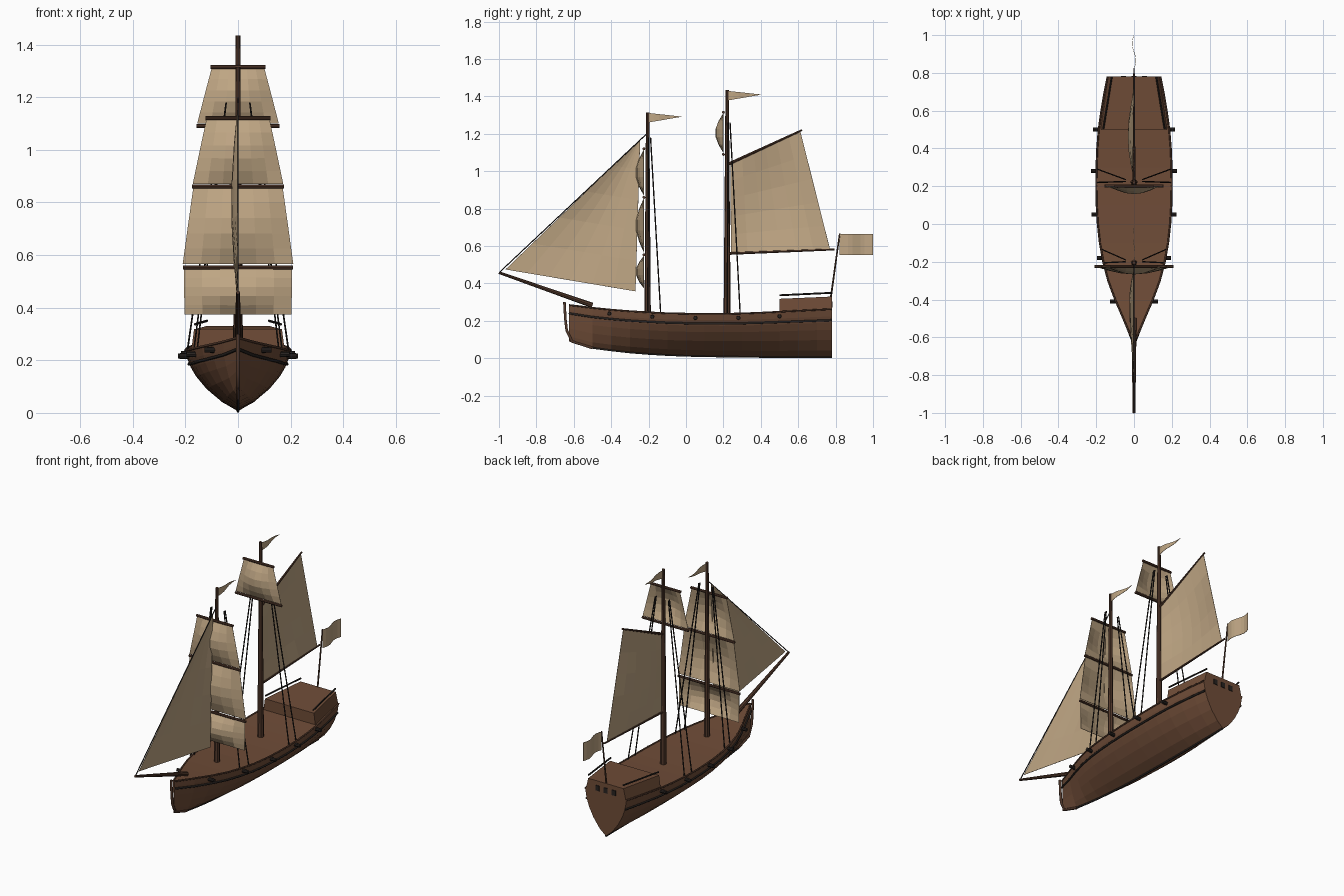
import bpy, bmesh, math
from mathutils import Vector

if "Cube" in bpy.data.objects:
    bpy.data.objects.remove(bpy.data.objects["Cube"])

def material(name, col):
    m = bpy.data.materials.new(name)
    m.diffuse_color = (*col, 1)
    m.use_nodes = True
    m.node_tree.nodes["Principled BSDF"].inputs["Base Color"].default_value = m.diffuse_color
    return m

WOOD = material("hull wood", (0.160, 0.073, 0.039))
SPAR = material("spar wood", (0.085, 0.040, 0.024))
DARK = material("dark fittings", (0.020, 0.016, 0.014))
CLOTH = material("sail cloth", (0.52, 0.38, 0.23))

def finish(name, bm, mat):
    bmesh.ops.remove_doubles(bm, verts=bm.verts, dist=1e-5)
    bmesh.ops.recalc_face_normals(bm, faces=bm.faces)
    me = bpy.data.meshes.new(name)
    bm.to_mesh(me)
    bm.free()
    me.materials.append(mat)
    ob = bpy.data.objects.new(name, me)
    bpy.context.collection.objects.link(ob)
    return ob

def add_rod(bm, a, b, r1, r2, n):
    a, b = Vector(a), Vector(b)
    d = b - a
    v = bmesh.ops.create_cone(bm, cap_ends=True, segments=n, radius1=r1, radius2=r2, depth=d.length)["verts"]
    bmesh.ops.rotate(bm, verts=v, matrix=Vector((0, 0, 1)).rotation_difference(d).to_matrix())
    bmesh.ops.translate(bm, verts=v, vec=(a + b) / 2)

def rod(name, a, b, r1, r2, mat, n=8):
    bm = bmesh.new()
    add_rod(bm, a, b, r1, r2, n)
    return finish(name, bm, mat)

def pipe(name, pts, r, mat):
    cu = bpy.data.curves.new(name, "CURVE")
    cu.dimensions = "3D"
    cu.bevel_depth, cu.bevel_resolution, cu.use_fill_caps = r, 1, True
    s = cu.splines.new("POLY")
    s.points.add(len(pts) - 1)
    for p, c in zip(s.points, pts):
        p.co = (*c, 1)
    cu.materials.append(mat)
    ob = bpy.data.objects.new(name, cu)
    bpy.context.collection.objects.link(ob)

def sail(name, bl, br, tr, tl, bulge, nu=6, nv=5, wave=False):
    bl, br, tr, tl, bulge = map(Vector, (bl, br, tr, tl, bulge))
    bm = bmesh.new()
    grid = []
    for j in range(nv + 1):
        v = j / nv
        row = []
        for i in range(nu + 1):
            u = i / nu
            k = math.sin(2 * math.pi * u) if wave else math.sin(math.pi * u) * math.sin(math.pi * v)
            row.append(bm.verts.new(bl.lerp(br, u).lerp(tl.lerp(tr, u), v) + bulge * k))
        grid.append(row)
    for j in range(nv):
        for i in range(nu):
            bm.faces.new((grid[j][i], grid[j][i + 1], grid[j + 1][i + 1], grid[j + 1][i]))
    ob = finish(name, bm, CLOTH)
    m = ob.modifiers.new("cloth thickness", "SOLIDIFY")
    m.thickness, m.offset = 0.002, 0

# Hull lines: y, half width, keel height, sheer height
LINES = [(-.625, .004, .09, .285), (-.5, .057, .055, .27), (-.4, .10, .042, .26), (-.3, .137, .031, .252),
         (-.2, .163, .023, .246), (-.1, .181, .017, .241), (0, .192, .013, .239), (.1, .198, .011, .238),
         (.2, .20, .009, .238), (.3, .199, .008, .240), (.4, .195, .007, .244), (.5, .187, .006, .249),
         (.6, .173, .006, .254), (.7, .156, .006, .259), (.78, .14, .006, .263)]
SECTION = [(0, 0), (.3, .14), (.6, .36), (.8, .57), (.9, .72), (.96, .85), (1, 1)]

def interp(table, x, key, val):
    for a, b in zip(table, table[1:]):
        if x <= b[key] + 1e-9:
            return a[val] + (b[val] - a[val]) * (x - a[key]) / (b[key] - a[key])
    return table[-1][val]

def on_hull(y, t, out=0):
    w, k, s = (interp(LINES, y, 0, c) for c in (1, 2, 3))
    return Vector((w * interp(SECTION, t, 1, 0) + out, y, k + t * (s - k)))

def flip(p):
    return Vector((-p[0], p[1], p[2]))

# Hull shell with flush deck and flat transom
bm = bmesh.new()
rings = []
for y, w, k, s in LINES:
    half = [(w * a, y, k + t * (s - k)) for a, t in SECTION]
    rings.append([bm.verts.new(c) for c in [flip(p) for p in half[:0:-1]] + half])
for a, b in zip(rings, rings[1:]):
    for i in range(len(a)):
        j = (i + 1) % len(a)
        bm.faces.new((a[i], a[j], b[j], b[i]))
bm.faces.new(rings[0])
bm.faces.new(rings[-1])
finish("hull", bm, WOOD)

# Raised stern cabin
bm = bmesh.new()
ends = []
for y, lo, hi, zb, zt in ((.5, .178, .167, .235, .318), (.78, .139, .120, .25, .33)):
    ends.append([bm.verts.new(c) for c in ((-lo, y, zb), (lo, y, zb), (hi, y, zt), (-hi, y, zt))])
for e in ends:
    bm.faces.new(e)
for i in range(4):
    j = (i + 1) % 4
    bm.faces.new((ends[0][i], ends[0][j], ends[1][j], ends[1][i]))
finish("stern_cabin", bm, WOOD)

# Transom windows
for i in (-1, 0, 1):
    bm = bmesh.new()
    bmesh.ops.create_cube(bm, size=1)
    bmesh.ops.scale(bm, verts=bm.verts, vec=(.026, .006, .032))
    bmesh.ops.translate(bm, verts=bm.verts, vec=(.055 * i, .781, .287))
    finish("stern_window", bm, DARK)

# Keel and stem post
pipe("keel", [(0, y, k + .001) for y, w, k, s in LINES[1:]], .006, DARK)
pipe("stem_post", [(0, -.65, .30), (0, -.645, .21), (0, -.638, .15), (0, -.61, .09), (0, -.5, .055)], .008, SPAR)

# Wales, gunwales, cabin rails and guns on both sides
for side, f in (("right", Vector), ("left", flip)):
    pipe("wale_" + side, [f(on_hull(l[0], .77, .002)) for l in LINES], .006, DARK)
    pipe("gunwale_" + side, [f(on_hull(l[0], 1)) for l in LINES], .005, SPAR)
    rod("cabin_rail_" + side, f((.163, .5, .337)), f((.118, .78, .35)), .005, .005, DARK, 6)
    for y in (-.41, -.18, .05, .28, .5):
        p = on_hull(y, .9)
        rod("gun_" + side, f(p + Vector((-.03, 0, 0))), f(p + Vector((.034, 0, 0))), .012, .01, DARK)

# Masts, bowsprit and forestay
FORE, MAIN = -.205, .22
rod("fore_mast", (0, FORE, .22), (0, FORE, 1.315), .017, .009, SPAR)
rod("main_mast", (0, MAIN, .22), (0, MAIN, 1.435), .019, .009, SPAR)
rod("bowsprit", (0, -.5, .283), (0, -1, .458), .014, .007, SPAR)
rod("forestay", (0, FORE, 1.205), (0, -.995, .462), .003, .003, DARK, 6)

# Shrouds
for name, y, top in (("fore", FORE, 1.18), ("main", MAIN, 1.26)):
    for s in (1, -1):
        for dy in (0, .07):
            b = on_hull(y + dy, 1)
            rod(name + "_shroud", (s * (b.x - .006), b.y, b.z - .01), (s * .045, y + .005 + dy * .15, top), .0035, .0035, DARK, 6)

# Square sails: name, mast y, bottom z, bottom half width, top z, top half width
for name, y, zb, wb, zt, wt in (("fore_course", FORE, .375, .203, .548, .206),
                                ("fore_topsail", FORE, .567, .21, .855, .17),
                                ("fore_topgallant", FORE, .87, .172, 1.115, .12),
                                ("main_topsail", MAIN, 1.10, .155, 1.31, .10)):
    ys = y - .02
    sail(name, (-wb, ys, zb), (wb, ys, zb), (wt, ys, zt), (-wt, ys, zt), (0, -.043, 0))
    rod(name + "_yard", (-wt - .004, ys, zt + .005), (wt + .004, ys, zt + .005), .008, .008, SPAR)
rod("main_lower_yard", (-.157, MAIN - .02, 1.09), (.157, MAIN - .02, 1.09), .008, .008, SPAR)

# Jib, gaff sail and its spars
sail("jib", (0, -.965, .475), (0, -.27, .358), (0, -.245, 1.17), (0, -.245, 1.17), (-.025, 0, 0))
sail("gaff_sail", (0, .24, .567), (0, .77, .583), (0, .612, 1.21), (0, .238, 1.045), (-.033, 0, 0))
rod("gaff", (0, .23, 1.04), (0, .62, 1.22), .008, .005, SPAR)
rod("boom", (0, .23, .56), (0, .795, .582), .007, .005, SPAR)

# Pennants, stern flag and staff
for name, y, z in (("fore_pennant", FORE, 1.312), ("main_pennant", MAIN, 1.43)):
    tip = (0, y + .185, z - .02)
    sail(name, (0, y, z - .052), tip, tip, (0, y, z), (.006, 0, 0), 6, 1, True)
rod("flag_staff", (0, .775, .33), (0, .822, .668), .005, .004, SPAR, 6)
sail("stern_flag", (0, .822, .552), (0, 1, .552), (0, 1, .665), (0, .822, .665), (.01, 0, 0), 8, 1, True)
